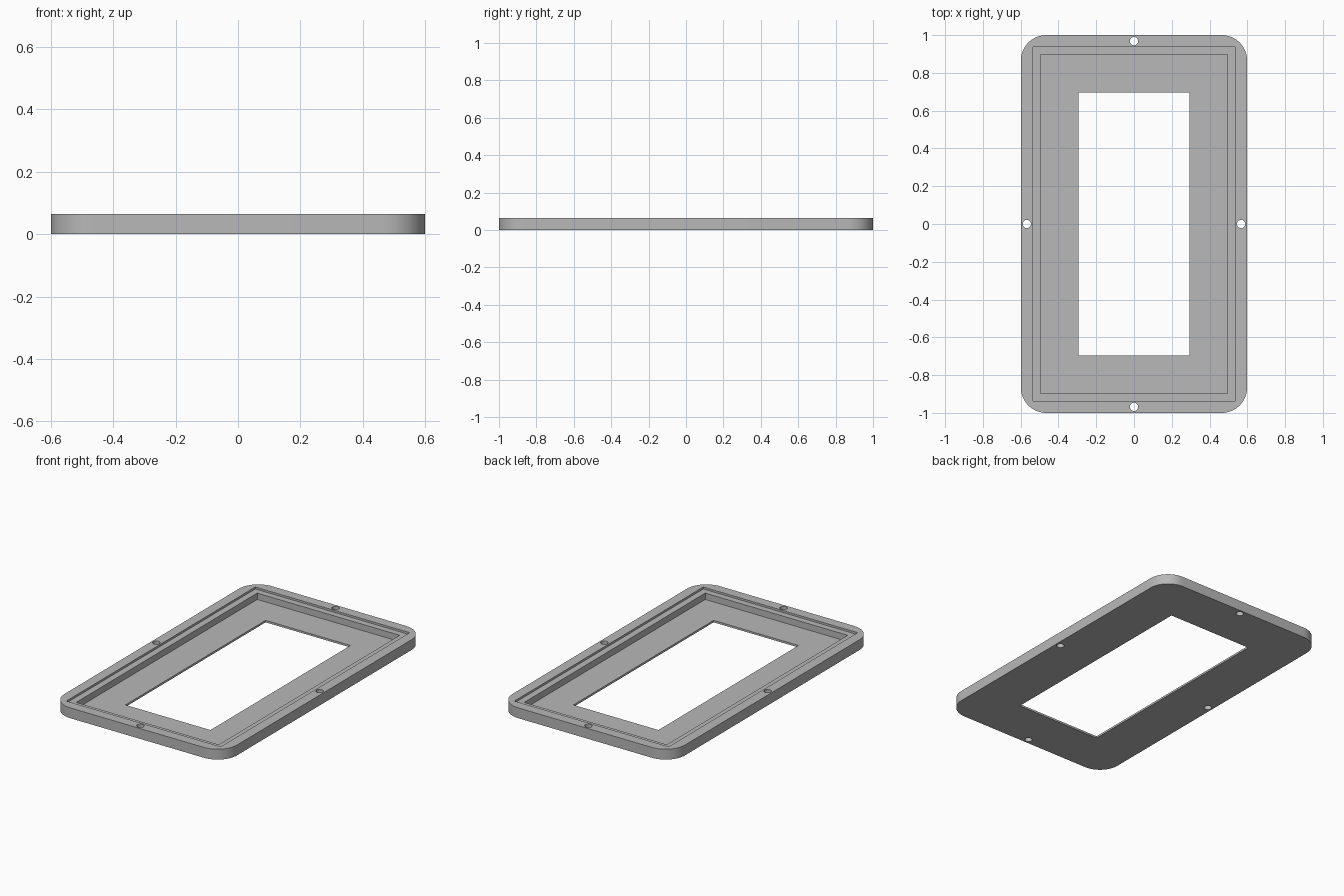
import bpy
import bmesh
from math import radians

old = bpy.data.objects.get("Cube")
if old:
    bpy.data.objects.remove(old, do_unlink=True)

HEIGHT = 0.065
FLOOR = 0.0125       # thickness of the base plate
LEDGE = 0.0525       # height of the recessed ledge
HOLE_RADIUS = 0.022

grey = bpy.data.materials.new("Plain grey")
grey.use_nodes = True
grey.diffuse_color = (0.48, 0.48, 0.48, 1)
grey.node_tree.nodes["Principled BSDF"].inputs["Base Color"].default_value = grey.diffuse_color


def block(name, half_x, half_y, bottom, top, radius=0):
    """Box between two heights, with optional rounded vertical corners."""
    bm = bmesh.new()
    bmesh.ops.create_cube(bm, size=2)
    for v in bm.verts:
        v.co = (v.co.x * half_x, v.co.y * half_y, top if v.co.z > 0 else bottom)
    if radius:
        upright = [e for e in bm.edges
                   if abs(e.verts[0].co.z - e.verts[1].co.z) > HEIGHT / 2]
        bmesh.ops.bevel(bm, geom=upright, offset=radius, segments=16,
                        profile=0.5, affect='EDGES')
    mesh = bpy.data.meshes.new(name)
    bm.to_mesh(mesh)
    bm.free()
    obj = bpy.data.objects.new(name, mesh)
    mesh.materials.append(grey)
    bpy.context.collection.objects.link(obj)
    return obj


def cut(target, cutter):
    """Subtract the cutter from the target, then discard it."""
    cutter.hide_render = True
    mod = target.modifiers.new("Cut", 'BOOLEAN')
    mod.operation = 'DIFFERENCE'
    mod.solver = 'EXACT'
    mod.object = cutter
    bpy.context.view_layer.objects.active = target
    bpy.ops.object.modifier_apply(modifier=mod.name)
    bpy.data.objects.remove(cutter, do_unlink=True)


# Rounded outer body
frame = block("bezel_frame", 0.599, 1.0, 0, HEIGHT, radius=0.135)

# Stepped recess and window opening
cut(frame, block("ledge_cutter", 0.536, 0.937, LEDGE, 0.2))
cut(frame, block("recess_cutter", 0.495, 0.898, FLOOR, 0.2))
cut(frame, block("window_cutter", 0.295, 0.695, -0.1, 0.2))

# Screw holes in the middle of each side
for x, y in ((0.567, 0), (-0.567, 0), (0, 0.968), (0, -0.968)):
    bpy.ops.mesh.primitive_cylinder_add(vertices=32, radius=HOLE_RADIUS,
                                        depth=0.4, location=(x, y, 0))
    hole = bpy.context.object
    hole.name = "screw_hole_cutter"
    hole.data.materials.append(grey)
    cut(frame, hole)

# Smooth the corners and holes, keep the edges crisp
bpy.ops.object.select_all(action='DESELECT')
frame.select_set(True)
bpy.context.view_layer.objects.active = frame
bpy.ops.object.shade_smooth_by_angle(angle=radians(30))
